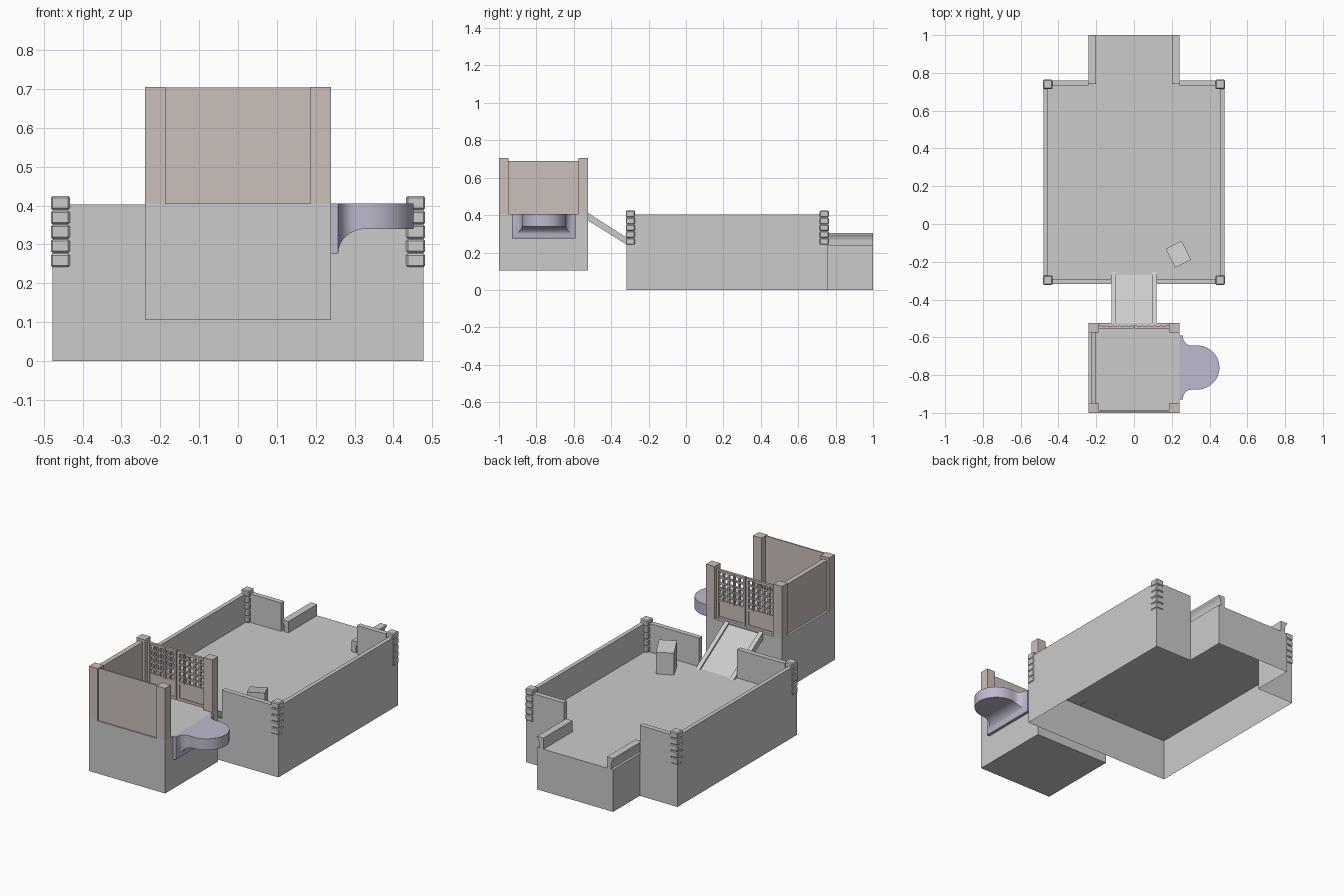
import bpy, bmesh, math
from mathutils import Matrix

if "Cube" in bpy.data.objects:
    bpy.data.objects.remove(bpy.data.objects["Cube"])


def material(name, rgb):
    m = bpy.data.materials.new(name)
    m.diffuse_color = (*rgb, 1)
    m.use_nodes = True
    m.node_tree.nodes["Principled BSDF"].inputs["Base Color"].default_value = m.diffuse_color
    return m


BROWN = material("brown_stone", (0.60, 0.53, 0.50))
LILAC = material("lilac_stone", (0.52, 0.49, 0.62))


def finish(name, bm, mat=None):
    bmesh.ops.recalc_face_normals(bm, faces=bm.faces)
    me = bpy.data.meshes.new(name)
    bm.to_mesh(me)
    bm.free()
    ob = bpy.data.objects.new(name, me)
    bpy.context.collection.objects.link(ob)
    if mat:
        me.materials.append(mat)
    return ob


def add_box(bm, x0, x1, y0, y1, z0, z1):
    m = (Matrix.Translation(((x0 + x1) / 2, (y0 + y1) / 2, (z0 + z1) / 2))
         @ Matrix.Diagonal((abs(x1 - x0), abs(y1 - y0), z1 - z0, 1)))
    bmesh.ops.create_cube(bm, size=1, matrix=m)


def box(name, *dims, mat=None):
    bm = bmesh.new()
    add_box(bm, *dims)
    return finish(name, bm, mat)


def prism(name, pts, place, a, b, caps=(True, True), mat=None):
    """Extrude a 2D profile from a to b; place maps (u, v, w) to xyz."""
    bm = bmesh.new()
    lo = [bm.verts.new(place(u, v, a)) for u, v in pts]
    hi = [bm.verts.new(place(u, v, b)) for u, v in pts]
    for i in range(len(pts)):
        j = (i + 1) % len(pts)
        bm.faces.new((lo[i], lo[j], hi[j], hi[i]))
    if caps[0]:
        bm.faces.new(lo)
    if caps[1]:
        bm.faces.new(hi)
    return finish(name, bm, mat)


X, YF, YB, FLOOR, TOP = 0.478, -0.318, 0.76, 0.24, 0.403

# Terrace shell: walls and floor, open underneath
half = [(X, YF), (X, YB), (0.24, YB), (0.24, 1.0)]
outline = half + [(-x, y) for x, y in reversed(half)]
prism("terrace_base", outline, lambda u, v, w: (u, v, w), 0, FLOOR, (False, True))

for s, side in ((1, "right"), (-1, "left")):
    # Parapets
    box(f"side_parapet_{side}", s * 0.455, s * X, YF, YB, FLOOR, TOP)
    box(f"front_parapet_{side}", s * 0.12, s * 0.456, YF, YF + 0.028, FLOOR, TOP)
    box(f"back_parapet_{side}", s * 0.24, s * 0.456, YB - 0.028, YB, FLOOR, TOP)
    # Low wall with a flared top beside the rear step
    prism(f"low_wall_{side}",
          [(0.2, FLOOR), (0.2, 0.304), (0.24, 0.304), (0.24, 0.297), (0.232, 0.285),
           (0.227, 0.27), (0.226, FLOOR)],
          lambda u, v, w: (s * u, w, v), 0.74, 1.0)
    # Ramp curbs
    prism(f"ramp_curb_{side}",
          [(-0.525, 0.412), (-0.252, 0.238), (-0.31, 0.238), (-0.525, 0.372)],
          lambda u, v, w: (s * w, u, v), 0.095, 0.12)
    # Stacked, bevelled corner stones
    for yc, end in ((-0.297, "front"), (0.739, "back")):
        bm = bmesh.new()
        for i in range(5):
            z = 0.241 + i * 0.0368
            add_box(bm, s * 0.432, s * 0.482, yc - 0.025, yc + 0.025, z, z + 0.036)
        bmesh.ops.bevel(bm, geom=bm.edges[:], offset=0.005, segments=1, affect='EDGES')
        finish(f"corner_stones_{end}_{side}", bm)

# Ramp deck
prism("ramp_deck", [(-0.525, 0.4), (-0.268, 0.238), (-0.31, 0.238), (-0.525, 0.374)],
      lambda u, v, w: (w, u, v), -0.096, 0.096)

# Turned block with a slightly sloping top
block = prism("courtyard_block",
              [(-0.056, 0), (0.056, 0), (0.056, 0.125), (-0.056, 0.145)],
              lambda u, v, w: (w, u, v), -0.047, 0.047)
block.location = (0.235, -0.16, FLOOR)
block.rotation_euler.z = math.radians(27)

# Tower base
T0, T1, DECK, PT = -1.0, -0.523, 0.405, 0.705
box("tower_base", -0.24, 0.24, T0, T1, 0.105, DECK)

# Tower posts and panels
for s in (1, -1):
    for y0, y1, end in ((T0, T0 + 0.052, "front"), (T1 - 0.052, T1, "back")):
        box(f"tower_post_{end}_{'right' if s > 0 else 'left'}",
            s * 0.186, s * 0.24, y0, y1, DECK, PT, mat=BROWN)
box("tower_front_panel", -0.187, 0.187, -0.992, -0.985, DECK, PT - 0.001, mat=BROWN)
box("tower_left_panel", -0.228, -0.2, -0.95, -0.572, DECK, 0.69, mat=BROWN)

# Pair of lattice gates
for s, side in ((1, "right"), (-1, "left")):
    bm = bmesh.new()
    g0, g1, z0, zm, z1 = 0.003, 0.184, DECK, 0.505, 0.685
    add_box(bm, s * g0, s * g1, -0.549, -0.543, z0, zm)
    n = 5
    for i in range(n + 1):
        edge = i in (0, n)
        w = 0.007 if edge else 0.0045
        x = g0 + 0.007 + (g1 - g0 - 0.014) * i / n
        add_box(bm, s * (x - w), s * (x + w), -0.554, -0.538, z0 if edge else zm, z1)
        z = zm + (z1 - 0.007 - zm) * i / n
        add_box(bm, s * g0, s * g1, -0.553, -0.539, z - w, z + w)
    add_box(bm, s * g0, s * g1, -0.553, -0.539, z0, z0 + 0.014)
    finish(f"lattice_gate_{side}", bm, BROWN)

# Balcony lofted along x: (x, half width, underside height)
secs = [(0.238, 0.17, 0.275), (0.256, 0.17, 0.275)]
for i in range(9):
    a = math.radians(90 * i / 8)
    x = 0.258 + 0.072 * (1 - math.cos(a))
    h = 0.17 - 0.053 * math.sin(math.radians(90 * min(1, i / 6)))
    secs.append((x, h, 0.278 + 0.062 * math.sin(a)))
for i in range(1, 17):
    a = math.radians(90 * i / 16)
    secs.append((0.333 + 0.119 * math.sin(a), max(0.117 * math.cos(a), 0.001), 0.34))
bm = bmesh.new()
rings = [[bm.verts.new(p) for p in ((x, -0.76 - h, b), (x, -0.76 + h, b),
                                   (x, -0.76 + h, DECK), (x, -0.76 - h, DECK))]
         for x, h, b in secs]
for r, q in zip(rings, rings[1:]):
    for i in range(4):
        j = (i + 1) % 4
        bm.faces.new((r[i], r[j], q[j], q[i]))
bm.faces.new(rings[0])
bm.faces.new(rings[-1])
balcony = finish("balcony", bm, LILAC)
bpy.context.view_layer.objects.active = balcony
balcony.select_set(True)
bpy.ops.object.shade_smooth_by_angle(angle=math.radians(35))
